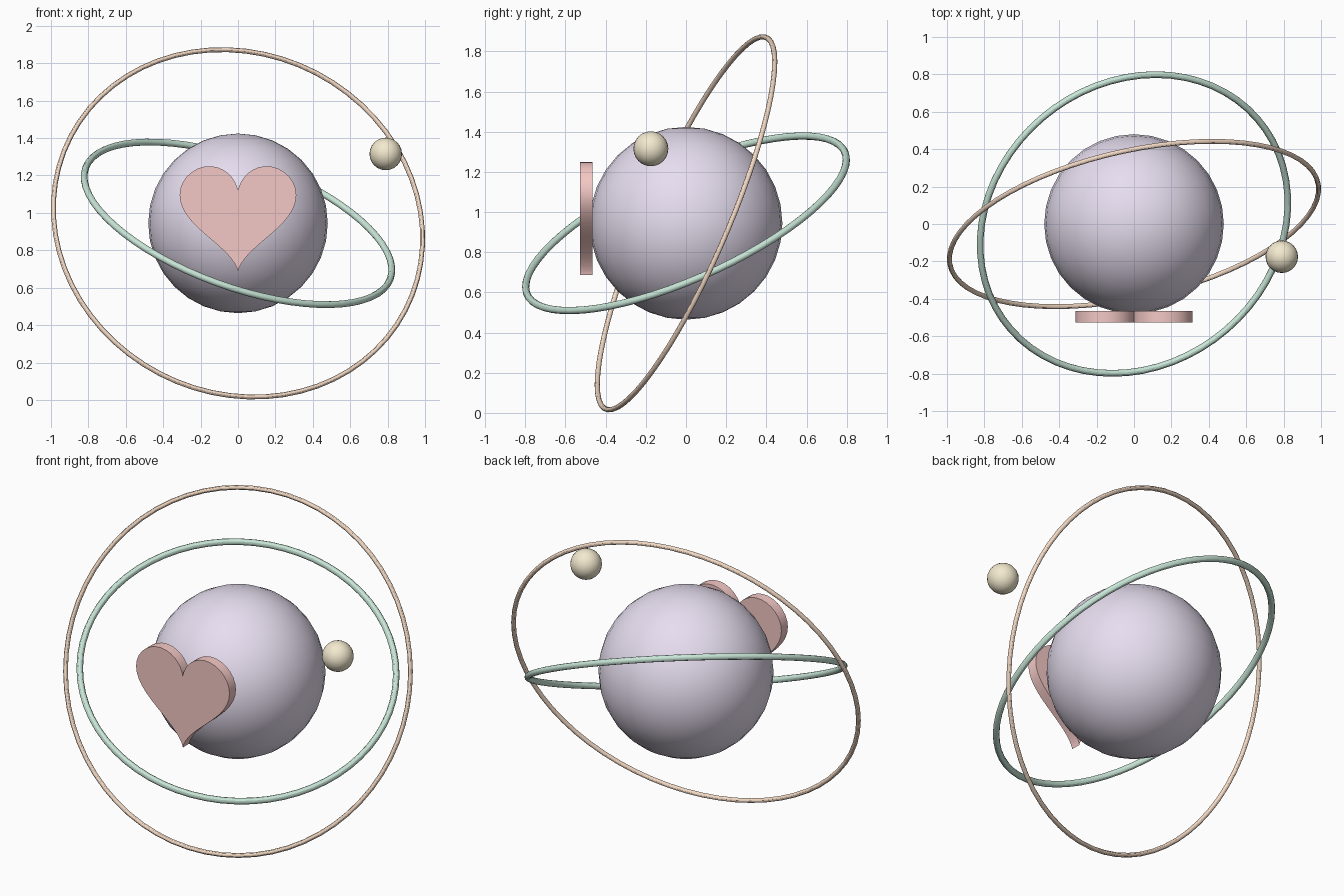
import bpy, bmesh
from math import sin, cos, pi

if "Cube" in bpy.data.objects:
    bpy.data.objects.remove(bpy.data.objects["Cube"])

CZ = 0.944  # height of the common centre


def finish(obj, name, color):
    obj.name = name
    mat = bpy.data.materials.new(name + "_color")
    mat.diffuse_color = (*color, 1)
    mat.use_nodes = True
    mat.node_tree.nodes["Principled BSDF"].inputs["Base Color"].default_value = mat.diffuse_color
    obj.data.materials.append(mat)
    bpy.ops.object.select_all(action='DESELECT')
    obj.select_set(True)
    bpy.context.view_layer.objects.active = obj
    bpy.ops.object.shade_smooth_by_angle()


def ball(name, loc, r, seg, color):
    bpy.ops.mesh.primitive_uv_sphere_add(segments=seg, ring_count=seg // 2, radius=r, location=loc)
    finish(bpy.context.object, name, color)


def ring(name, major, minor, rot, color):
    bpy.ops.mesh.primitive_torus_add(major_radius=major, minor_radius=minor, major_segments=64,
                                     minor_segments=12, location=(0, 0, CZ), rotation=rot)
    finish(bpy.context.object, name, color)


# Central sphere and small orbiting ball
ball("core_sphere", (0, 0, CZ), 0.48, 32, (0.80, 0.73, 0.87))
ball("small_moon", (0.79, -0.175, 1.315), 0.087, 24, (0.90, 0.82, 0.62))

# Tilted orbit rings
ring("inner_ring", 0.867, 0.018, (0.40, 0.35, 0), (0.58, 0.79, 0.68))
ring("outer_ring", 1.008, 0.013, (1.117, 0.48, 0), (0.89, 0.69, 0.55))

# Heart plate: parametric outline extruded along y
N, S, Z0, FRONT, DEPTH = 64, 0.0195, 1.017, -0.527, 0.062
bm = bmesh.new()
verts = []
for i in range(N):
    t = 2 * pi * i / N
    x = 16 * sin(t) ** 3
    z = 13 * cos(t) - 5 * cos(2 * t) - 2 * cos(3 * t) - cos(4 * t)
    verts.append(bm.verts.new((S * x, FRONT, Z0 + S * z)))
face = bm.faces.new(verts)
ext = bmesh.ops.extrude_face_region(bm, geom=[face], use_keep_orig=True)
bmesh.ops.translate(bm, vec=(0, DEPTH, 0),
                    verts=[g for g in ext["geom"] if isinstance(g, bmesh.types.BMVert)])
bmesh.ops.recalc_face_normals(bm, faces=bm.faces)
mesh = bpy.data.meshes.new("heart")
bm.to_mesh(mesh)
bm.free()
heart = bpy.data.objects.new("heart", mesh)
bpy.context.collection.objects.link(heart)
finish(heart, "heart_plate", (0.90, 0.58, 0.56))
